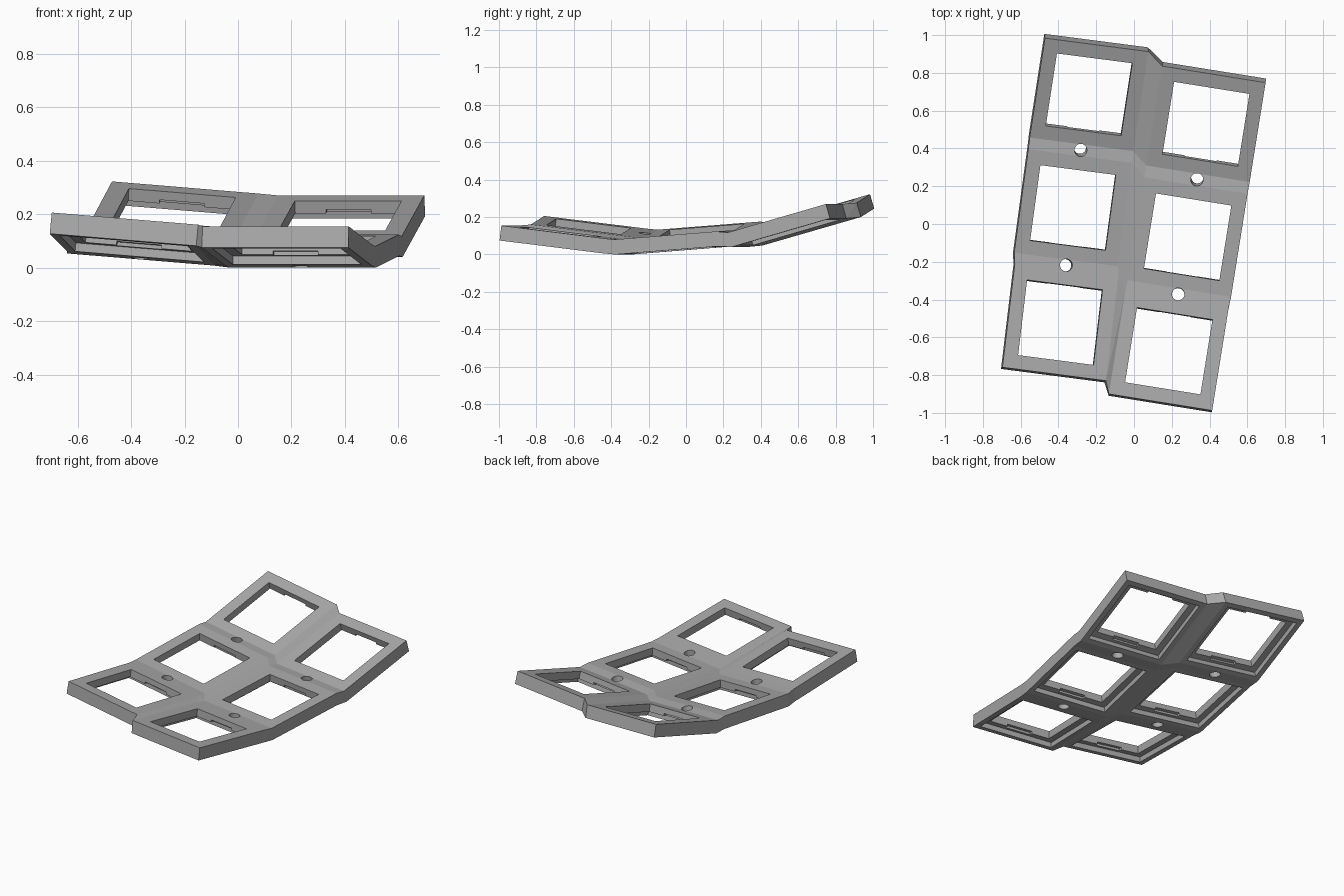
import bpy
import bmesh
from math import radians
from mathutils import Matrix, Vector

cube = bpy.data.objects.get("Cube")
if cube:
    bpy.data.objects.remove(cube, do_unlink=True)

HALF, HOLE, RECESS = 0.277, 0.202, 0.243   # half widths: plate, opening, underside recess
THICK, LEDGE = 0.08, 0.048                 # plate thickness and depth of the opening lip

grey = bpy.data.materials.new("matte_grey")
grey.use_nodes = True
grey.diffuse_color = (0.4, 0.4, 0.4, 1)
grey.node_tree.nodes["Principled BSDF"].inputs["Base Color"].default_value = (0.4, 0.4, 0.4, 1)


def frame(centre, yaw, roll, pitch):
    """Placement of one key plate, measured at the middle of its top face."""
    rot = [Matrix.Rotation(radians(a), 4, ax) for a, ax in ((yaw, 'Z'), (roll, 'Y'), (pitch, 'X'))]
    return Matrix.Translation(centre) @ rot[0] @ rot[1] @ rot[2]


# Two columns of three plates, front to back
pitches = (-7, 4.5, 16)
columns = [
    (-7.4, 4.7, [(-0.39, -0.521, 0.153), (-0.323, 0.086, 0.135), (-0.238, 0.685, 0.227)]),
    (-9.1, 0.0, [(0.184, -0.672, 0.124), (0.284, -0.069, 0.105), (0.381, 0.529, 0.197)]),
]
plates = [[frame(c, yaw, roll, p) for c, p in zip(centres, pitches)] for yaw, roll, centres in columns]

bm = bmesh.new()
CORNERS = [(-1, -1), (1, -1), (1, 1), (-1, 1)]


def ring(m, half, depth):
    return [bm.verts.new(m @ Vector((x * half, y * half, -depth))) for x, y in CORNERS]


def band(a, b):
    """Quads joining two rings of four corners."""
    for k in range(4):
        n = (k + 1) % 4
        bm.faces.new((a[k], a[n], b[n], b[k]))


# Shared grid of plate corners: four across, six deep, top and bottom
grid = {}
for c in range(2):
    for r in range(3):
        for level, depth in enumerate((0, THICK)):
            for (x, y), v in zip(CORNERS, ring(plates[c][r], HALF, depth)):
                grid[2 * c + (x > 0), 2 * r + (y > 0), level] = v


def cell(i, j, level):
    return [grid[i + a, j + b, level] for a, b in ((0, 0), (1, 0), (1, 1), (0, 1))]


# Plates with stepped openings, and solid webs between them
for i in range(3):
    for j in range(5):
        top, bottom = cell(i, j, 0), cell(i, j, 1)
        if i % 2 == 0 and j % 2 == 0:
            m = plates[i // 2][j // 2]
            loops = [top, ring(m, HOLE, 0), ring(m, HOLE, LEDGE),
                     ring(m, RECESS, LEDGE), ring(m, RECESS, THICK), bottom]
            for a, b in zip(loops, loops[1:]):
                band(a, b)
        else:
            bm.faces.new(top)
            bm.faces.new(bottom[::-1])

# Outer edge wall
rim = [(i, 0) for i in range(3)] + [(3, j) for j in range(5)]
rim += [(i, 5) for i in range(3, 0, -1)] + [(0, j) for j in range(5, 0, -1)]
for a, b in zip(rim, rim[1:] + rim[:1]):
    bm.faces.new((grid[(*a, 0)], grid[(*a, 1)], grid[(*b, 1)], grid[(*b, 0)]))

bmesh.ops.triangulate(bm, faces=[f for f in bm.faces if len(f.verts) == 4])
bmesh.ops.recalc_face_normals(bm, faces=bm.faces)
low = min(v.co.z for v in bm.verts)
bmesh.ops.translate(bm, verts=bm.verts, vec=(0, 0, -low))


def make_object(name, source):
    mesh = bpy.data.meshes.new(name)
    source.to_mesh(mesh)
    source.free()
    mesh.materials.append(grey)
    ob = bpy.data.objects.new(name, mesh)
    bpy.context.collection.objects.link(ob)
    return ob


body = make_object("key_plate", bm)

# Cutters: clip slots in the front and back opening walls, round holes in the row webs
cut = bmesh.new()
drop = Matrix.Translation((0, 0, -low))
for column in plates:
    for m in column:
        for side in (-1, 1):
            place = Matrix.Translation((0, side * HOLE, -LEDGE - 0.001))
            bmesh.ops.create_cube(cut, size=1, matrix=drop @ m @ place @ Matrix.Diagonal((0.17, 0.044, 0.03, 1)))
    for a, b in zip(column, column[1:]):
        mid = a.lerp(b, 0.5)
        mid.translation = (a @ Vector((0, HALF, 0)) + b @ Vector((0, -HALF, 0))) / 2
        bmesh.ops.create_cone(cut, cap_ends=True, segments=24, radius1=0.033, radius2=0.033,
                              depth=0.4, matrix=drop @ mid)
cutter = make_object("slot_cutter", cut)
cutter.hide_render = True

boolean = body.modifiers.new("slots", 'BOOLEAN')
boolean.object = cutter
boolean.operation = 'DIFFERENCE'
boolean.solver = 'EXACT'
bpy.context.view_layer.objects.active = body
body.select_set(True)
bpy.ops.object.modifier_apply(modifier=boolean.name)
bpy.data.objects.remove(cutter, do_unlink=True)
